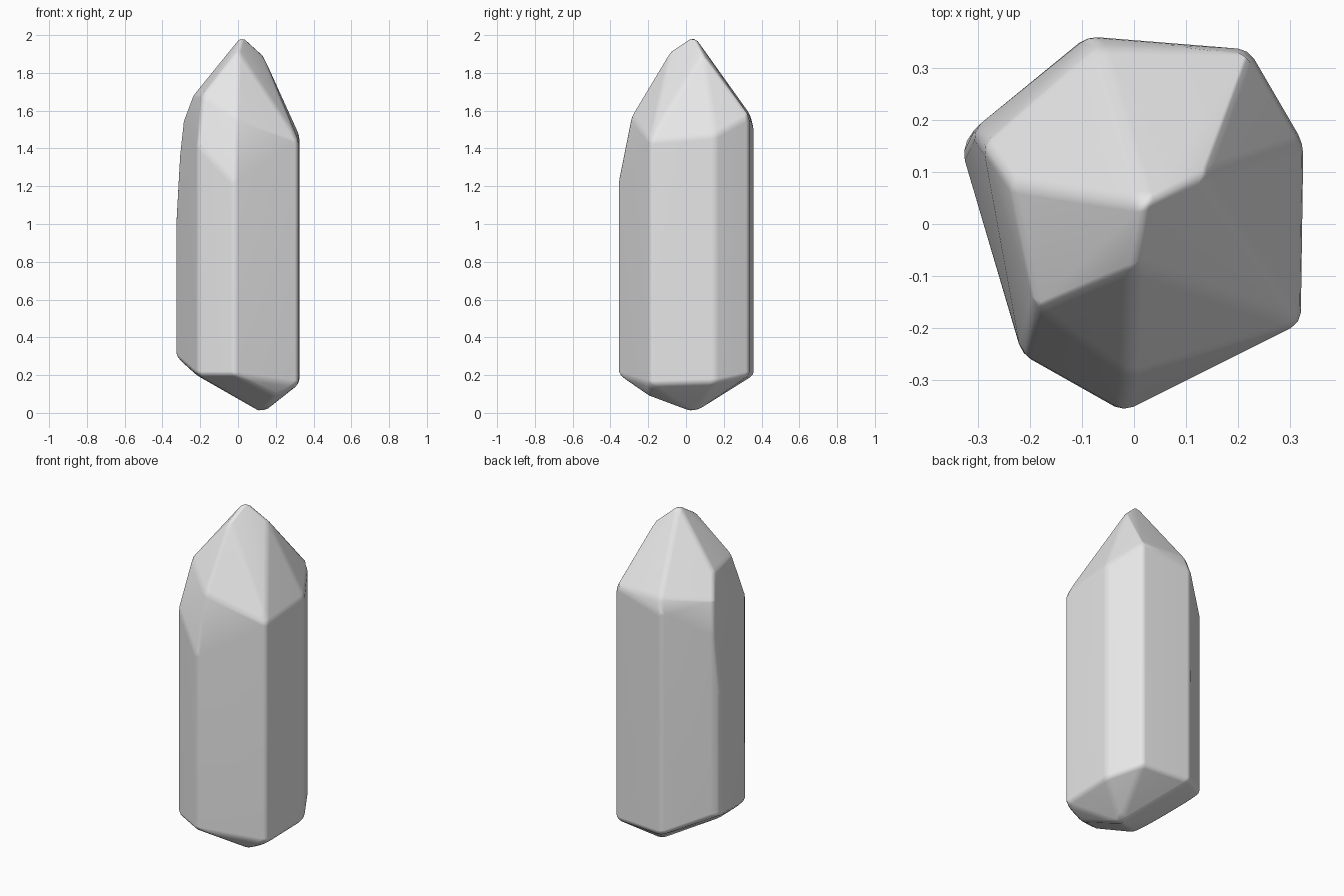
import bpy
import bmesh
import math

cube = bpy.data.objects.get("Cube")
if cube:
    bpy.data.objects.remove(cube, do_unlink=True)

# Pale grey mineral
stone = bpy.data.materials.new("pale_grey_stone")
stone.use_nodes = True
GREY = (0.8, 0.8, 0.8, 1)
stone.diffuse_color = GREY
shader = next(n for n in stone.node_tree.nodes if n.type == 'BSDF_PRINCIPLED')
shader.inputs["Base Color"].default_value = GREY
shader.inputs["Roughness"].default_value = 0.6

# Upright edges of the prism: x, y, bottom height, shoulder height
edges = [
    (-0.02, -0.36, 0.20, 1.22),
    (0.32, -0.19, 0.15, 1.44),
    (0.325, 0.155, 0.16, 1.47),
    (0.22, 0.335, 0.20, 1.57),
    (-0.09, 0.36, 0.20, 1.50),
    (-0.31, 0.18, 0.30, 1.36),
    (-0.33, 0.14, 0.30, 1.00),
    (-0.215, -0.25, 0.20, 1.42),
]
# Uneven pointed crown
crown = [
    (0.02, 0.04, 2.0), (0.0, -0.08, 1.92), (0.13, 0.09, 1.9),
    (-0.01, -0.29, 1.57), (-0.19, -0.16, 1.68), (-0.24, 0.08, 1.68),
    (-0.29, 0.15, 1.55), (-0.07, 0.34, 1.58),
]
# Off-centre broken base
base = [(0.13, 0.04, 0.0), (0.2, -0.2, 0.09), (-0.22, 0.0, 0.2)]

points = crown + base
for x, y, low, high in edges:
    points += [(x, y, low), (x, y, high)]

# Faceted body wrapped around the points
bm = bmesh.new()
for p in points:
    bm.verts.new(p)
bmesh.ops.convex_hull(bm, input=bm.verts[:])
loose = [v for v in bm.verts if not v.link_faces]
bmesh.ops.delete(bm, geom=loose, context='VERTS')
bmesh.ops.dissolve_limit(bm, angle_limit=math.radians(3),
                         verts=bm.verts[:], edges=bm.edges[:])
bmesh.ops.recalc_face_normals(bm, faces=bm.faces[:])
mesh = bpy.data.meshes.new("crystal")
bm.to_mesh(mesh)
bm.free()
mesh.materials.append(stone)
crystal = bpy.data.objects.new("crystal", mesh)
bpy.context.collection.objects.link(crystal)
mesh.shade_smooth()

# Softly worn edges
bevel = crystal.modifiers.new("worn_edges", 'BEVEL')
bevel.width = 0.02
bevel.segments = 2
bevel.limit_method = 'ANGLE'
bevel.angle_limit = math.radians(12)
weighted = crystal.modifiers.new("soft_facets", 'WEIGHTED_NORMAL')
weighted.weight = 50
